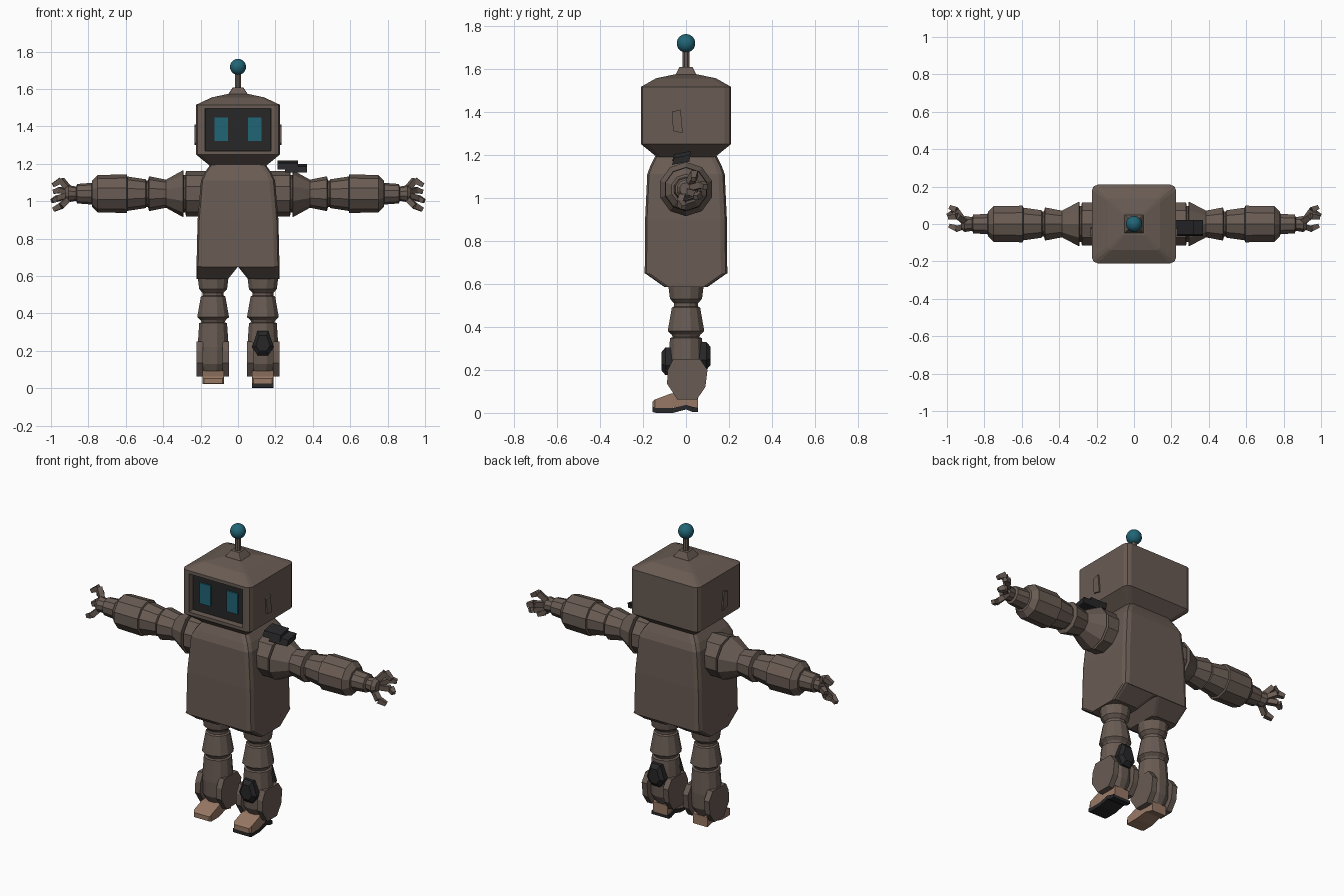
import bpy, bmesh
from math import cos, sin, pi
from mathutils import Vector

cube = bpy.data.objects.get("Cube")
if cube:
    bpy.data.objects.remove(cube, do_unlink=True)


def material(name, r, g, b):
    m = bpy.data.materials.new(name)
    m.use_nodes = True
    m.diffuse_color = (r, g, b, 1)
    m.node_tree.nodes["Principled BSDF"].inputs["Base Color"].default_value = (r, g, b, 1)
    return m


BROWN = material("warm brown", 0.14, 0.105, 0.087)
DARK = material("charcoal", 0.02, 0.02, 0.022)
TEAL = material("teal", 0.015, 0.13, 0.18)
TAN = material("tan", 0.31, 0.19, 0.13)


def finish(name, bm, mats):
    bmesh.ops.recalc_face_normals(bm, faces=bm.faces)
    me = bpy.data.meshes.new(name)
    bm.to_mesh(me)
    bm.free()
    for m in mats:
        me.materials.append(m)
    ob = bpy.data.objects.new(name, me)
    bpy.context.scene.collection.objects.link(ob)
    return ob


def loft_mesh(rings):
    """Skin a list of equal point rings and cap both ends."""
    bm = bmesh.new()
    rows = [[bm.verts.new(p) for p in ring] for ring in rings]
    n = len(rows[0])
    for a, b in zip(rows, rows[1:]):
        for i in range(n):
            j = (i + 1) % n
            bm.faces.new((a[i], a[j], b[j], b[i]))
    bm.faces.new(rows[0])
    bm.faces.new(rows[-1])
    bmesh.ops.recalc_face_normals(bm, faces=bm.faces)
    return bm


def loft(name, rings, mat):
    return finish(name, loft_mesh(rings), [mat])


def rounded_rect(z, hx, hy, c, cx=0):
    """Horizontal rectangle with rounded corners."""
    pts = []
    for k, (sx, sy) in enumerate(((1, 1), (-1, 1), (-1, -1), (1, -1))):
        for t in (0, 0.5, 1):
            a = (k + t) * pi / 2
            pts.append((cx + sx * (hx - c) + c * cos(a), sy * (hy - c) + c * sin(a), z))
    return pts


def lathe(name, profile, place, sides, mat):
    """Revolve (distance, radius) pairs; place maps (distance, u, v) to space."""
    angles = [2 * pi * (i + 0.5) / sides for i in range(sides)]
    return loft(name, [[place(d, r * cos(a), r * sin(a)) for a in angles]
                       for d, r in profile], mat)


def rod(name, p0, p1, w0, w1, mat):
    """Square tapered bar between two points."""
    p0, p1 = Vector(p0), Vector(p1)
    q = (p1 - p0).to_track_quat('Z', 'Y')
    square = ((-1, -1), (1, -1), (1, 1), (-1, 1))
    return loft(name, [[p + q @ Vector((u * w, v * w, 0)) for u, v in square]
                       for p, w in ((p0, w0), (p1, w1))], mat)


def box_ring_y(y, cx, hx, z0, z1):
    return [(cx - hx, y, z0), (cx + hx, y, z0), (cx + hx, y, z1), (cx - hx, y, z1)]


# Head with a recessed dark face screen
bm = loft_mesh([rounded_rect(*s) for s in (
    (1.185, 0.145, 0.13, 0.02), (1.25, 0.225, 0.21, 0.03), (1.515, 0.225, 0.21, 0.03),
    (1.555, 0.14, 0.14, 0.02), (1.572, 0.06, 0.06, 0.01))])
face = min(bm.faces, key=lambda f: (f.normal.y, -f.calc_area()))
bmesh.ops.inset_region(bm, faces=[face], thickness=0.027)
bmesh.ops.inset_region(bm, faces=[face], thickness=0.002, depth=-0.035)
face.material_index = 1
finish("head", bm, [BROWN, DARK])

# Antenna
loft("antenna_base", [rounded_rect(1.56, 0.06, 0.055, 0.005),
                      rounded_rect(1.608, 0.028, 0.03, 0.005)], BROWN)
lathe("antenna_rod", [(1.6, 0.017), (1.7, 0.017)], lambda d, u, v: (u, v, d), 8, BROWN)
bm = bmesh.new()
bmesh.ops.create_uvsphere(bm, u_segments=20, v_segments=12, radius=0.043)
bmesh.ops.translate(bm, verts=bm.verts, vec=(0, 0, 1.718))
for f in bm.faces:
    f.smooth = True
finish("antenna_ball", bm, [TEAL])

# Torso
loft("torso", [rounded_rect(*s) for s in (
    (0.648, 0.222, 0.192, 0.03), (0.9, 0.216, 0.19, 0.03),
    (1.11, 0.198, 0.18, 0.03), (1.15, 0.18, 0.165, 0.03), (1.2, 0.145, 0.14, 0.03))], BROWN)

LEG = [(0.59, 0.085), (0.53, 0.077), (0.51, 0.058), (0.495, 0.058), (0.49, 0.068),
       (0.38, 0.088), (0.365, 0.07), (0.352, 0.064), (0.348, 0.077), (0.22, 0.086),
       (0.13, 0.082), (0.07, 0.05)]
ARM = [(0.17, 0.12), (0.278, 0.122), (0.282, 0.1), (0.29, 0.1), (0.293, 0.126),
       (0.385, 0.075), (0.475, 0.093), (0.482, 0.07), (0.49, 0.07), (0.494, 0.077),
       (0.592, 0.092), (0.595, 0.103), (0.75, 0.1), (0.78, 0.07), (0.782, 0.058),
       (0.86, 0.052), (0.865, 0.038), (0.905, 0.045), (0.925, 0.03)]
FINGERS = {  # base, knuckle, tip
    "upper": ((0.9, 0.01, 1.06), (0.945, 0.04, 1.112), (0.99, 0.035, 1.085)),
    "middle": ((0.91, 0.02, 1.045), (0.95, 0.075, 1.06), (0.985, 0.09, 1.05)),
    "lower": ((0.91, 0.01, 1.03), (0.965, 0.06, 1.015), (0.995, 0.045, 1.0)),
    "thumb": ((0.9, -0.01, 1.02), (0.945, -0.025, 0.975), (0.985, -0.01, 0.955))}
FLAP = ((-0.06, 0.25), (-0.085, 0.2), (-0.088, 0.135), (-0.04, 0.062), (0.05, 0.062),
        (0.09, 0.12), (0.1, 0.2), (0.065, 0.25))

for side, s in (("left", 1), ("right", -1)):
    # Eye plate and ear plate
    eye = box_ring_y(0, s * 0.089, 0.036, 1.323, 1.447)
    loft(side + "_eye", [[(x, y, z) for x, _, z in eye] for y in (-0.183, -0.172)], TEAL)
    loft(side + "_ear_plate", [[(s * x, y, z) for y, z in
         ((-0.065, 1.4), (-0.025, 1.41), (-0.015, 1.3), (-0.06, 1.31))]
         for x in (0.22, 0.233)], BROWN)

    # Hip and leg
    loft(side + "_hip", [rounded_rect(0.65, 0.111, 0.192, 0.02, s * 0.111),
                         rounded_rect(0.585, 0.085, 0.1, 0.02, s * 0.137)], BROWN)
    lathe(side + "_leg", LEG, lambda d, u, v: (s * 0.133 + u, v, d), 12, BROWN)
    for part, x0, x1 in (("inner", 0.048, 0.082), ("outer", 0.188, 0.222)):
        loft(f"{side}_{part}_ankle_flap", [[(s * x, y, z) for y, z in FLAP]
                                           for x in (x0, x1)], BROWN)

    # Foot
    loft(side + "_foot", [box_ring_y(y, s * 0.132, w, z0, z1) for y, w, z0, z1 in (
        (-0.155, 0.05, 0.025, 0.052), (-0.145, 0.057, 0.022, 0.062),
        (-0.07, 0.057, 0.022, 0.09), (0.0, 0.05, 0.036, 0.1), (0.055, 0.047, 0.022, 0.08))], TAN)

    # Arm and hand
    lathe(side + "_arm", ARM, lambda d, u, v: (s * d, u, 1.04 + v), 10, BROWN)
    for finger, path in FINGERS.items():
        a, b, c = [(s * x, y, z) for x, y, z in path]
        rod(f"{side}_{finger}_finger", a, b, 0.014, 0.015, BROWN)
        rod(f"{side}_{finger}_fingertip", b, c, 0.016, 0.011, BROWN)

# Dark sole on the left foot only
loft("left_sole", [box_ring_y(y, 0.132, 0.057, z0, z1) for y, z0, z1 in (
    (-0.155, 0.004, 0.026), (-0.14, 0, 0.023), (-0.06, 0, 0.023),
    (0.0, 0.016, 0.037), (0.03, 0.004, 0.028), (0.055, 0.004, 0.023))], DARK)

# Hexagonal pads on the front and back of the left shin
HEX = ((-0.03, 0.065), (0.03, 0.065), (0.058, -0.02), (0.028, -0.065), (-0.028, -0.065), (-0.058, -0.02))
for name, d, zc in (("front_shin_pad", -1, 0.24), ("back_shin_pad", 1, 0.265)):
    loft(name, [[(0.133 + u * k, d * y, zc + v * k) for u, v in HEX]
                for y, k in ((0.06, 1), (0.095, 1), (0.114, 0.65))], DARK)

# Stepped dark pad on the left shoulder
for name, x0, x1, z in (("shoulder_pad_inner", 0.21, 0.32, 1.195),
                        ("shoulder_pad_outer", 0.25, 0.37, 1.178)):
    loft(name, [[(x, y, z + dz) for y, dz in
         ((-0.065, -0.025), (0.015, -0.01), (0.022, 0.022), (-0.055, 0.008))]
         for x in (x0, x1)], DARK)
